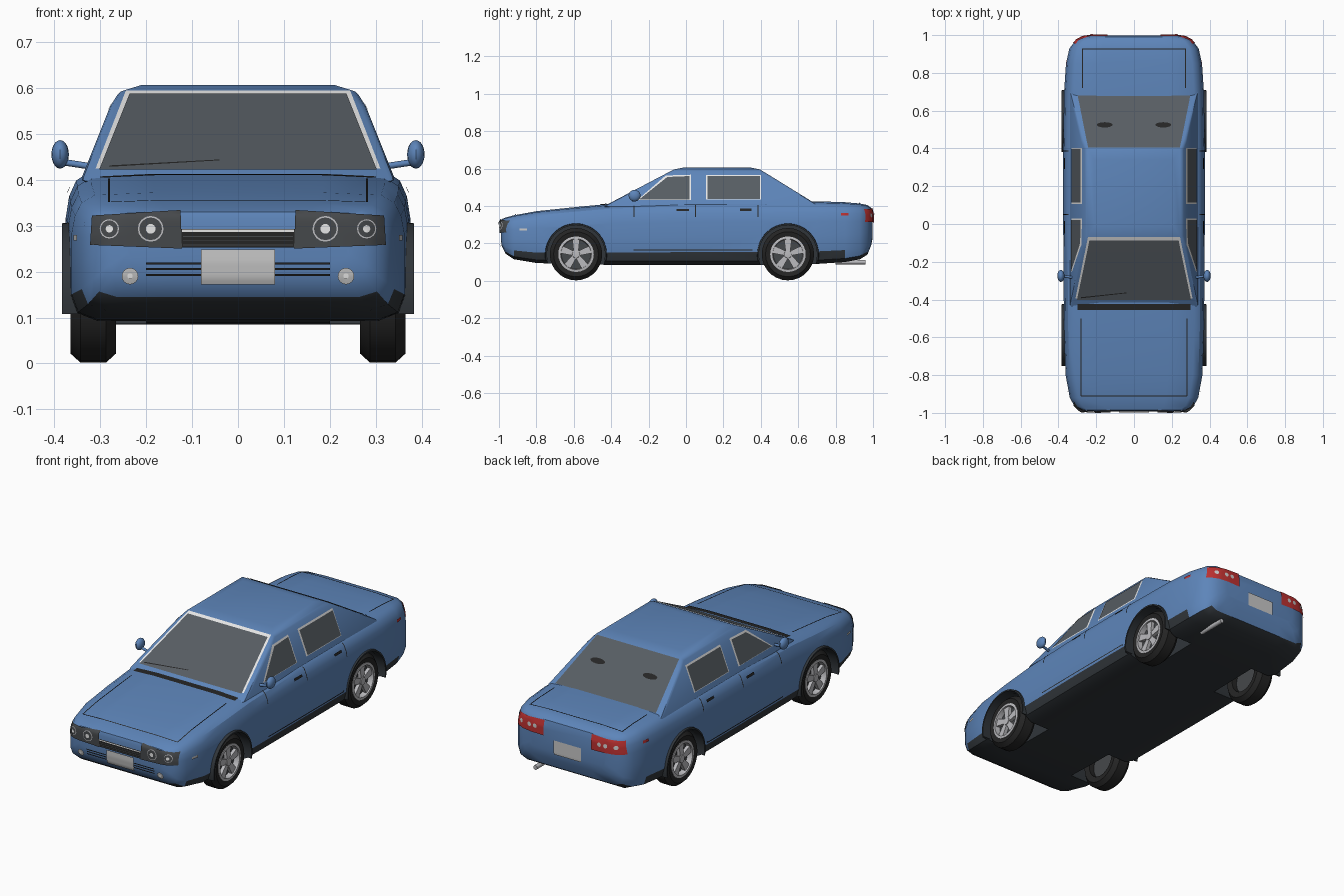
import bpy, bmesh, math
from mathutils import Vector, Matrix
from mathutils.bvhtree import BVHTree

if "Cube" in bpy.data.objects:
    bpy.data.objects.remove(bpy.data.objects["Cube"])


def material(name, r, g, b):
    m = bpy.data.materials.new(name)
    m.use_nodes = True
    m.diffuse_color = (r, g, b, 1)
    m.node_tree.nodes["Principled BSDF"].inputs["Base Color"].default_value = (r, g, b, 1)
    return m


BLUE = material("blue paint", .11, .235, .49)
GLASS = material("grey glass", .095, .11, .125)
BLACK = material("black rubber", .018, .018, .018)
UNDER = material("dark underside", .03, .036, .042)
LAMP = material("lamp housing", .06, .065, .07)
SILVER = material("silver metal", .5, .5, .52)
WHITE = material("white trim", .9, .9, .9)
PLATE = material("plate grey", .58, .58, .58)
RED = material("red lamp", .5, .03, .03)

parts = []


def add_mesh(name, bm, *mats, closed=True):
    if closed:
        bmesh.ops.remove_doubles(bm, verts=bm.verts, dist=1e-5)
        bmesh.ops.recalc_face_normals(bm, faces=bm.faces)
    me = bpy.data.meshes.new(name)
    bm.to_mesh(me)
    bm.free()
    for m in mats:
        me.materials.append(m)
    ob = bpy.data.objects.new(name, me)
    bpy.context.collection.objects.link(ob)
    parts.append(ob)
    return ob


def apply_modifiers(ob):
    bpy.context.view_layer.objects.active = ob
    for mod in list(ob.modifiers):
        bpy.ops.object.modifier_apply(modifier=mod.name)


def loft(rings, bm):
    """Skin a list of closed point rings and cap both ends."""
    vs = [[bm.verts.new(p) for p in ring] for ring in rings]
    for a, b in zip(vs, vs[1:]):
        for i in range(len(a)):
            j = (i + 1) % len(a)
            bm.faces.new((a[i], a[j], b[j], b[i]))
    bm.faces.new(vs[0])
    bm.faces.new(vs[-1])


def sweep(name, profile, mat, y, z, side=1, start=0, end=360, segs=28):
    """Turn a closed (radius, x) profile about an axle parallel to x."""
    bm = bmesh.new()
    rings = []
    for i in range(segs + 1):
        a = math.radians(start + (end - start) * i / segs)
        rings.append([(side * x, y + r * math.cos(a), z + r * math.sin(a)) for r, x in profile])
    loft(rings, bm)
    if end - start == 360:
        bm.faces.ensure_lookup_table()
        bmesh.ops.delete(bm, geom=bm.faces[-2:], context='FACES')
    return add_mesh(name, bm, mat)


# Lower body: stations of (y, half width, bottom, top)
STATIONS = [(-.99, .24, .22, .315), (-.985, .28, .185, .33), (-.965, .315, .145, .338),
            (-.92, .34, .115, .35), (-.8, .362, .095, .372), (-.6, .37, .088, .393),
            (-.4, .372, .085, .412), (0, .375, .085, .425), (.4, .375, .085, .425),
            (.7, .37, .09, .425), (.85, .36, .1, .42), (.93, .342, .115, .413),
            (.97, .31, .14, .405), (.99, .27, .19, .39), (.998, .22, .23, .36)]
HALF = [(.5, 0), (.84, 0), (.96, .06), (1, .2), (1, .45), (1, .68), (.98, .82),
        (.94, .92), (.86, .98), (.5, 1)]
SECTION = HALF + [(-x, z) for x, z in reversed(HALF)]
bm = bmesh.new()
loft([[(w * x, y, b + (t - b) * z) for x, z in SECTION] for y, w, b, t in STATIONS], bm)
bmesh.ops.recalc_face_normals(bm, faces=bm.faces)
for f in bm.faces:
    f.material_index = int(f.normal.z < -.3 and f.calc_center_median().z < .15)
body = add_mesh("body", bm, BLUE, UNDER)

# Wheel wells
AXLES = {"front": -.588, "rear": .545}
HUB_Z = .142
SIDES = {"left": 1, "right": -1}
for y in AXLES.values():
    for s in SIDES.values():
        cut = sweep("well_cutter", [(0, .2), (.158, .2), (.158, .5), (0, .5)], BLUE, y, HUB_Z, s)
        cut.data.materials.append(UNDER)
        for p in cut.data.polygons:
            p.material_index = 1
        cut.hide_render = True
        mod = body.modifiers.new("well", 'BOOLEAN')
        mod.operation, mod.solver, mod.object = 'DIFFERENCE', 'EXACT', cut
        apply_modifiers(body)
        parts.remove(cut)
        bpy.data.objects.remove(cut)

# Cabin: rings of (z, half width, front y, rear y)
bm = bmesh.new()
loft([[(-w, f, z), (w, f, z), (w, r, z), (-w, r, z)] for z, w, f, r in
      [(.395, .344, -.446, .72), (.56, .278, -.132, .453), (.595, .256, -.066, .397),
       (.606, .21, -.01, .34)]], bm)
cabin = add_mesh("cabin", bm, BLUE)
bev = cabin.modifiers.new("soft edges", 'BEVEL')
bev.width, bev.segments = .012, 2
apply_modifiers(cabin)

# Thin plates laid on the bodywork by projection
graph = bpy.context.evaluated_depsgraph_get()
graph.update()
TREES = {o: BVHTree.FromObject(o, graph) for o in (body, cabin)}
VIEWS = {"front": ((0, 1, 0), lambda u, v: (u, -2, v)), "back": ((0, -1, 0), lambda u, v: (u, 2, v)),
         "side": ((-1, 0, 0), lambda u, v: (2, u, v)), "top": ((0, 0, -1), lambda u, v: (u, v, 2))}


def project(name, target, view, uv, faces, mat, off, mirror):
    ray, place = VIEWS[view]
    ray = Vector(ray)
    pts = []
    for u, v in uv:
        start = Vector(place(u, v))
        hit = TREES[target].ray_cast(start, ray)[0] or TREES[target].find_nearest(start)[0]
        pts.append(hit - ray * off)
    for label, s in (SIDES.items() if mirror else [("", 1)]):
        bm = bmesh.new()
        vs = [bm.verts.new((p.x * s, p.y, p.z)) for p in pts]
        out = Vector((-ray.x * s, -ray.y, -ray.z))
        for f in faces:
            face = bm.faces.new([vs[i] for i in f])
            face.normal_update()
            if face.normal.dot(out) < 0:
                face.normal_flip()
        add_mesh(f"{label}_{name}".strip("_"), bm, mat, closed=False)


def patch(name, target, view, corners, mat, off=.004, mirror=False, n=10):
    a, b, c, d = [Vector(p) for p in corners]
    uv = [a.lerp(b, i / n).lerp(d.lerp(c, i / n), j / n) for j in range(n + 1) for i in range(n + 1)]
    m = n + 1
    faces = [(j * m + i, j * m + i + 1, j * m + m + i + 1, j * m + m + i) for j in range(n) for i in range(n)]
    project(name, target, view, uv, faces, mat, off, mirror)


def rect(name, target, view, u0, u1, v0, v1, mat, off=.004, mirror=False):
    patch(name, target, view, [(u0, v0), (u1, v0), (u1, v1), (u0, v1)], mat, off, mirror)


def disc(name, target, view, u, v, ru, rv, mat, off, n=16):
    uv = [(u, v)] + [(u + ru * math.cos(math.tau * i / n), v + rv * math.sin(math.tau * i / n)) for i in range(n)]
    project(name, target, view, uv, [(0, i + 1, (i + 1) % n + 1) for i in range(n)], mat, off, True)


# Windows with white trim beneath
patch("windscreen_trim", cabin, "front", [(-.31, .424), (.31, .424), (.244, .594), (-.244, .594)], WHITE, .003)
patch("windscreen", cabin, "front", [(-.302, .422), (.302, .422), (.236, .587), (-.236, .587)], GLASS, .007)
patch("rear_window", cabin, "top", [(-.298, .68), (.298, .68), (.243, .405), (-.243, .405)], GLASS, .004)
patch("front_window_trim", cabin, "side", [(-.26, .432), (.028, .432), (.028, .567), (-.108, .563)], WHITE, .002, True)
patch("front_window", cabin, "side", [(-.25, .435), (.02, .435), (.02, .56), (-.1, .555)], GLASS, .005, True)
rect("rear_window_trim", cabin, "side", .107, .402, .434, .566, WHITE, .002, True)
rect("rear_side_window", cabin, "side", .115, .396, .438, .559, GLASS, .005, True)
disc("parcel_speaker", cabin, "top", .155, .525, .042, .014, BLACK, .007)
patch("wiper", cabin, "front", [(-.28, .428), (-.04, .442), (-.04, .444), (-.28, .431)], BLACK, .01)

# Panel seams, door handles and side markers
rect("hood_rear_seam", body, "top", -.3, .3, -.456, -.424, BLACK, .003)
rect("hood_front_seam", body, "top", -.28, .28, -.914, -.909, BLACK)
rect("hood_side_seam", body, "top", .278, .283, -.91, -.5, BLACK, mirror=True)
rect("trunk_rear_seam", body, "top", -.275, .275, .925, .93, BLACK)
rect("trunk_side_seam", body, "top", .27, .275, .72, .93, BLACK, mirror=True)
for label, y in (("front", -.278), ("middle", .05), ("rear", .385)):
    rect(label + "_door_seam", body, "side", y - .002, y + .003, .34, .405, BLACK, mirror=True)
rect("front_sill_seam", body, "side", -.28, .05, .163, .168, BLACK, mirror=True)
rect("rear_sill_seam", body, "side", .05, .39, .163, .168, BLACK, mirror=True)
rect("front_handle", body, "side", -.05, .015, .372, .384, BLACK, .008, True)
rect("rear_handle", body, "side", .29, .35, .374, .386, BLACK, .008, True)
rect("front_marker", body, "side", -.89, -.85, .268, .28, PLATE, .005, True)
rect("rear_marker", body, "side", .83, .87, .348, .362, RED, .005, True)

# Nose: lamps, grille, bumper slats, number plate
patch("headlamp_panel", body, "front", [(.122, .25), (.322, .258), (.318, .322), (.125, .334)], LAMP, .008, True)
for label, x, r in (("inner", .19, .028), ("outer", .28, .021)):
    disc(label + "_lamp_ring", body, "front", x, .293, r, r, SILVER, .010)
    disc(label + "_lamp_bowl", body, "front", x, .293, r * .88, r * .88, LAMP, .0115)
    disc(label + "_lamp_bulb", body, "front", x, .293, r * .38, r * .38, WHITE, .013)
rect("grille", body, "front", -.124, .124, .252, .293, BLACK, .006)
rect("grille_chrome", body, "front", -.122, .122, .286, .291, WHITE, .009)
for i in range(3):
    rect(f"grille_slat_{i}", body, "front", -.12, .12, .257 + i * .009, .259 + i * .009, LAMP, .009)
for i, z in enumerate((.19, .203, .215)):
    rect(f"bumper_slat_{i}", body, "front", -.2, .2, z, z + .005, BLACK, .005)
rect("front_plate", body, "front", -.08, .08, .172, .248, PLATE, .009)
disc("fog_lamp", body, "front", .235, .19, .018, .018, PLATE, .008)
disc("fog_bulb", body, "front", .235, .19, .006, .006, WHITE, .01)

# Tail: lamps and number plate
patch("tail_lamp", body, "back", [(.14, .31), (.325, .315), (.312, .383), (.14, .39)], RED, .006, True)
for label, x in (("inner", .19), ("middle", .225), ("outer", .28)):
    disc(label + "_tail_bulb", body, "back", x, .35, .011, .011, PLATE, .009)
rect("rear_plate", body, "back", -.08, .08, .225, .3, PLATE, .006)

# Wheels and arch trims
TYRE = [(.088, .357), (.12, .365), (.14, .343), (.14, .287), (.12, .265), (.088, .27)]
RIM = [(.095, .362), (.082, .364), (.078, .33), (.09, .33)]
for end, y in AXLES.items():
    for label, s in SIDES.items():
        name = f"{end}_{label}_"
        sweep(name + "tyre", TYRE, BLACK, y, HUB_Z, s)
        sweep(name + "rim", RIM, SILVER, y, HUB_Z, s)
        sweep(name + "brake_disc", [(0, .3), (.09, .3), (.09, .335), (0, .335)], LAMP, y, HUB_Z, s)
        sweep(name + "hub", [(0, .33), (.024, .33), (.02, .36), (0, .362)], SILVER, y, HUB_Z, s)
        bm = bmesh.new()
        for i in range(5):
            spin = Matrix.Rotation(math.tau * i / 5 + math.pi / 2, 4, 'X')
            loft([[Matrix.Translation((0, y, HUB_Z)) @ spin @ Vector((s * x, r, w)) for x, w in
                   ((.338, -h), (.356, -h), (.356, h), (.338, h))] for r, h in ((.01, .012), (.086, .021))], bm)
        add_mesh(name + "spokes", bm, SILVER)
        sweep(name + "arch_trim", [(.155, .34), (.155, .383), (.163, .383), (.168, .34)], UNDER,
              y, HUB_Z, s, -12, 192)


def tube(name, a, b, r, mat):
    a, b = Vector(a), Vector(b)
    bm = bmesh.new()
    turn = (b - a).to_track_quat('Z', 'Y').to_matrix().to_4x4()
    bmesh.ops.create_cone(bm, cap_ends=True, segments=12, radius1=r, radius2=r, depth=(b - a).length,
                          matrix=Matrix.Translation((a + b) / 2) @ turn)
    add_mesh(name, bm, mat)


# Door mirrors and exhaust
for label, s in SIDES.items():
    bm = bmesh.new()
    bmesh.ops.create_uvsphere(bm, u_segments=16, v_segments=10, radius=1,
                              matrix=Matrix.Translation((s * .387, -.275, .455)) @ Matrix.Diagonal((.019, .032, .031, 1)))
    add_mesh(label + "_mirror", bm, BLUE)
    tube(label + "_mirror_arm", (s * .315, -.285, .428), (s * .38, -.275, .438), .007, BLUE)
tube("exhaust", (.22, .8, .1), (.22, .96, .1), .012, SILVER)

bpy.ops.object.select_all(action='DESELECT')
for ob in parts:
    ob.select_set(True)
bpy.context.view_layer.objects.active = body
bpy.ops.object.shade_smooth_by_angle(angle=math.radians(32))
